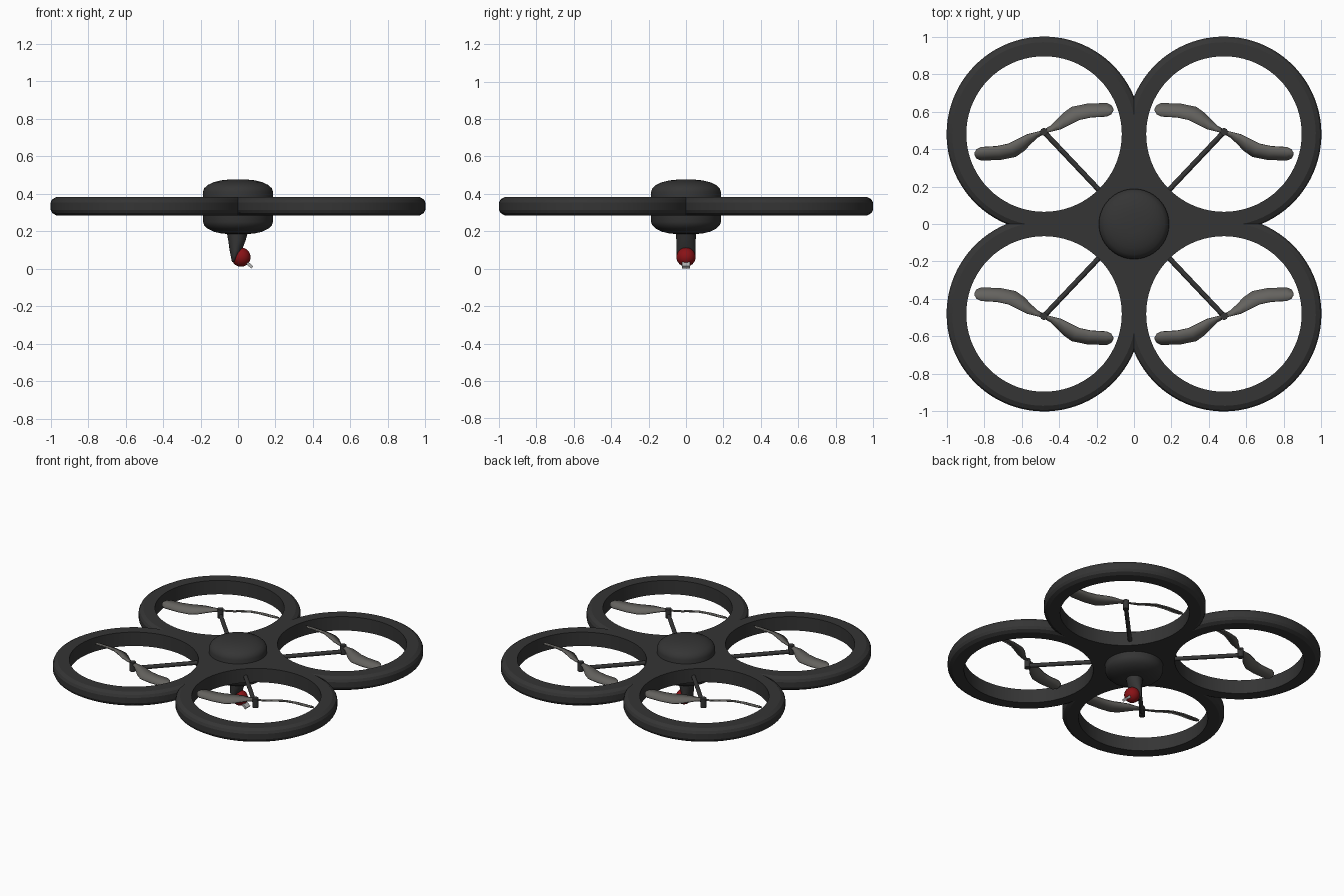
import bpy, bmesh
from math import sin, cos, pi, asin
from mathutils import Vector, Matrix

if "Cube" in bpy.data.objects:
    bpy.data.objects.remove(bpy.data.objects["Cube"])


def material(name, rgb):
    m = bpy.data.materials.new(name)
    m.diffuse_color = (*rgb, 1)
    m.use_nodes = True
    m.node_tree.nodes["Principled BSDF"].inputs["Base Color"].default_value = m.diffuse_color
    return m


DARK = material("dark_shell", (0.035, 0.035, 0.035))
GREY = material("blade_grey", (0.13, 0.125, 0.115))
RED = material("red", (0.25, 0.006, 0.008))
PALE = material("lens_grey", (0.45, 0.45, 0.45))


def finish(name, bm, mat, angle=35, mirror=False):
    bmesh.ops.recalc_face_normals(bm, faces=bm.faces)
    me = bpy.data.meshes.new(name)
    bm.to_mesh(me)
    bm.free()
    ob = bpy.data.objects.new(name, me)
    bpy.context.collection.objects.link(ob)
    me.materials.append(mat)
    bpy.ops.object.select_all(action='DESELECT')
    ob.select_set(True)
    bpy.context.view_layer.objects.active = ob
    bpy.ops.object.shade_smooth_by_angle(angle=angle * pi / 180)
    if mirror:
        mod = ob.modifiers.new("mirror", 'MIRROR')
        mod.use_axis = (True, True, False)
        mod.use_mirror_merge = False
    return ob


def bridge(bm, a, b):
    n = len(a)
    for i in range(n):
        j = (i + 1) % n
        bm.faces.new((a[i], a[j], b[j], b[i]))


def loft(bm, rings):
    loops = [[bm.verts.new(p) for p in r] for r in rings]
    for a, b in zip(loops, loops[1:]):
        bridge(bm, a, b)
    bm.faces.new(loops[0])
    bm.faces.new(loops[-1])


def ellipse(cx, cy, z, rx, ry, n=48):
    return [(cx + rx * cos(2 * pi * i / n), cy + ry * sin(2 * pi * i / n), z) for i in range(n)]


def rod(bm, p, q, r, n=12):
    p, q = Vector(p), Vector(q)
    d = q - p
    rot = d.to_track_quat('Z', 'Y').to_matrix().to_4x4()
    bmesh.ops.create_cone(bm, cap_ends=True, segments=n, radius1=r, radius2=r, depth=d.length,
                          matrix=Matrix.Translation((p + q) / 2) @ rot)


# Frame: clover outline of four overlapping ducts, with four round holes
C, HOLE = 0.48, 0.415
Z0, Z1 = 0.285, 0.383


def clover(R, z, n=56):
    pts = []
    s = asin(C / R)
    for q in range(4):
        rot = Matrix.Rotation(q * pi / 2, 3, 'Z')
        for i in range(n):
            a = -s + (pi / 2 + 2 * s) * i / n
            pts.append(rot @ Vector((C + R * cos(a), C + R * sin(a), z)))
    return pts


bm = bmesh.new()
outer = [[bm.verts.new(p) for p in clover(R, z)]
         for R, z in ((0.49, Z0), (0.512, 0.298), (0.52, 0.315), (0.52, 0.353), (0.512, 0.37), (0.49, Z1))]
for a, b in zip(outer, outer[1:]):
    bridge(bm, a, b)
low, high = [outer[0]], [outer[-1]]
for sx in (-1, 1):
    for sy in (-1, 1):
        a, b = [[bm.verts.new(p) for p in ellipse(sx * C, sy * C, z, HOLE, HOLE, 72)] for z in (Z0, Z1)]
        bridge(bm, a, b)
        low.append(a)
        high.append(b)
for loops in (low, high):
    edges = [bm.edges.get((l[i - 1], l[i])) for l in loops for i in range(len(l))]
    bmesh.ops.triangle_fill(bm, use_beauty=True, edges=edges, normal=(0, 0, 1))
finish("duct_frame", bm, DARK, 25)

# Central pod
bm = bmesh.new()
pod = [(0.004, .477), (.05, .476), (.09, .472), (.13, .462), (.162, .447), (.18, .43), (.187, .41), (.187, .25),
       (.18, .232), (.162, .214), (.13, .198), (.09, .189), (.05, .185), (.004, .184)]
loft(bm, [ellipse(0, 0, z, r, r, 64) for r, z in pod])
finish("central_pod", bm, DARK, 50)

# Rotor struts and shafts
HX, HY = 0.481, 0.492
bm = bmesh.new()
rod(bm, (0.1, 0.09, 0.325), (HX, HY, 0.325), 0.014)
rod(bm, (HX, HY, 0.308), (HX, HY, 0.372), 0.02, 16)
finish("rotor_struts", bm, DARK, mirror=True)

# Propellers: two swept blades, the second turned half a turn
upper = [(0, .01), (.05, -.004), (.09, -.014), (.13, -.034), (.19, -.064), (.25, -.077), (.335, -.082), (.36, -.094), (.37, -.112)]
lower = [(0, -.01), (.035, -.03), (.07, -.063), (.105, -.1), (.15, -.132), (.23, -.148), (.335, -.152), (.36, -.14), (.37, -.122)]
bm = bmesh.new()
for s in (1, -1):
    rows = []
    for i, (u, l) in enumerate(zip(upper, lower)):
        w = Vector(u) - Vector(l)
        mid = (Vector(u) + Vector(l)) / 2
        tilt = 0.2 * w.length
        rows.append([bm.verts.new((HX + s * x, HY + s * y, 0.358 + dz))
                     for (x, y), dz in ((u, tilt), (mid, 0.004), (l, -tilt))])
    for a, b in zip(rows, rows[1:]):
        for k in range(2):
            bm.faces.new((a[k], b[k], b[k + 1], a[k + 1]))
ob = finish("propellers", bm, GREY, mirror=True)
sol = ob.modifiers.new("thickness", 'SOLIDIFY')
sol.thickness, sol.offset = 0.008, 0

# Camera neck: tapers towards the ball
bm = bmesh.new()
neck = [(.21, -.003, .06, .053), (.15, -.006, .046, .052), (.10, -.012, .033, .052), (.07, -.017, .022, .051),
        (.05, -.021, .014, .044), (.035, -.024, .008, .03)]
loft(bm, [ellipse(cx, 0, z, rx, ry, 32) for z, cx, rx, ry in neck])
finish("camera_neck", bm, DARK, 40)

# Camera ball
bm = bmesh.new()
bmesh.ops.create_uvsphere(bm, u_segments=32, v_segments=16, radius=0.051,
                          matrix=Matrix.Translation((0.016, 0, 0.062)))
finish("camera_ball", bm, RED, 40)

# Lens: small flat block pointing forward and down
bm = bmesh.new()
bmesh.ops.create_cube(bm, size=1, matrix=Matrix.Translation((0.055, 0, 0.026)) @ Matrix.Rotation(0.72, 4, 'Y')
                      @ Matrix.Diagonal((0.056, 0.044, 0.016, 1)))
finish("camera_lens", bm, PALE)
